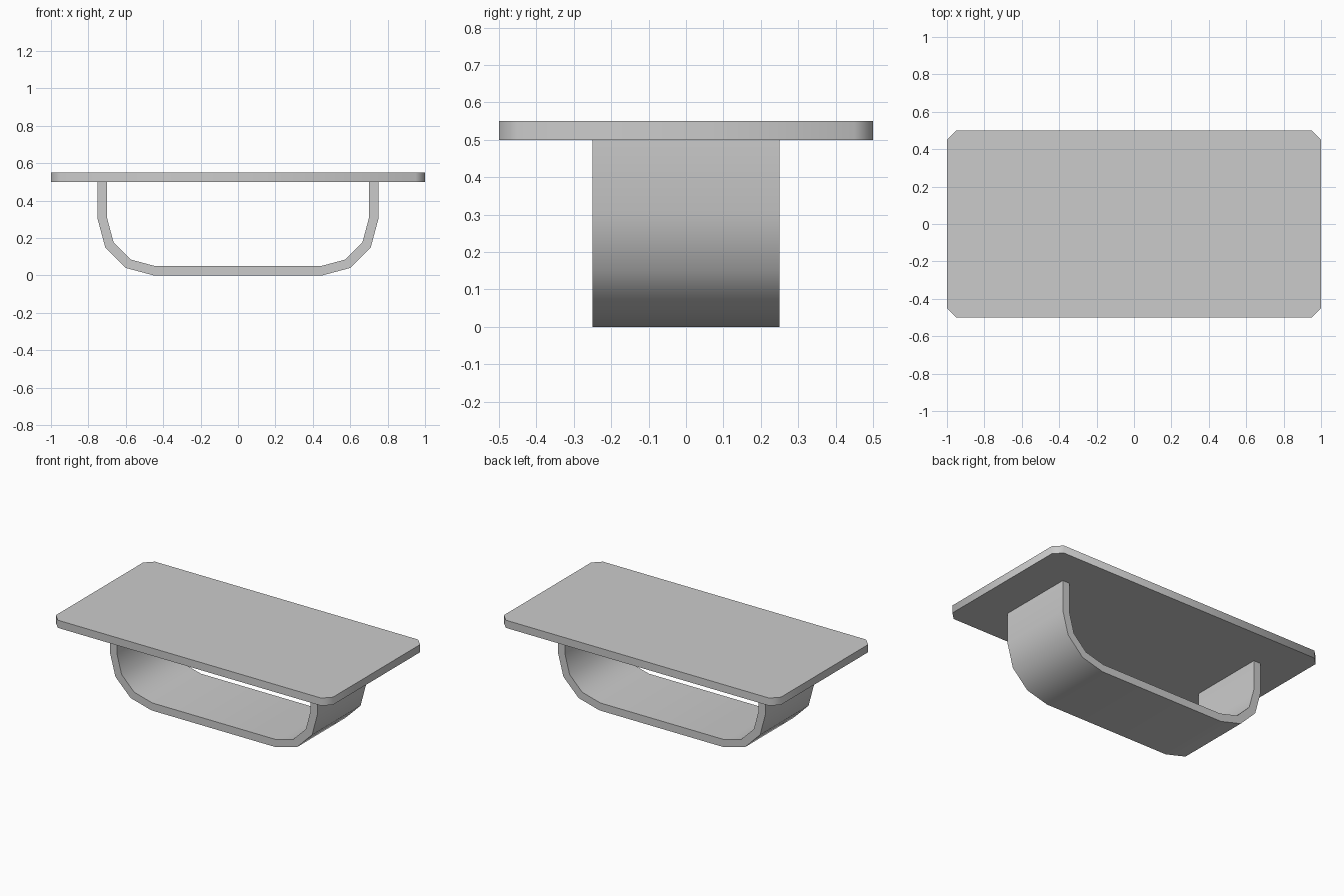
import bpy, bmesh
from math import sin, cos, tan, pi, radians

if "Cube" in bpy.data.objects:
    bpy.data.objects.remove(bpy.data.objects["Cube"])


def extrude_profile(name, points, vector):
    """Closed flat outline extruded along a vector, smooth across shallow edges."""
    bm = bmesh.new()
    face = bm.faces.new([bm.verts.new(p) for p in points])
    result = bmesh.ops.extrude_face_region(bm, geom=[face], use_keep_orig=True)
    verts = [g for g in result["geom"] if isinstance(g, bmesh.types.BMVert)]
    bmesh.ops.translate(bm, verts=verts, vec=vector)
    bmesh.ops.recalc_face_normals(bm, faces=bm.faces)
    mesh = bpy.data.meshes.new(name)
    bm.to_mesh(mesh)
    bm.free()
    obj = bpy.data.objects.new(name, mesh)
    bpy.context.collection.objects.link(obj)
    bpy.ops.object.select_all(action="DESELECT")
    obj.select_set(True)
    bpy.context.view_layer.objects.active = obj
    bpy.ops.object.shade_smooth_by_angle(angle=radians(60))
    return obj


# Table top: slab with cut corners
W, D, CUT = 1.0, 0.5, 0.05
top = []
for sx, sy in ((1, 1), (-1, 1), (-1, -1), (1, -1)):
    corner = [(sx * W, sy * (D - CUT), 0.5), (sx * (W - CUT), sy * D, 0.5)]
    top += corner if sx * sy > 0 else corner[::-1]
extrude_profile("table_top", top, (0, 0, 0.05))

# Base: U-shaped band with three-segment bends and even wall thickness
R, T, CX, HEIGHT = 0.3, 0.05, 0.45, 0.5


def half_band(inset):
    """Right half of the U, from the leg top down to the floor."""
    miter = inset * tan(pi / 24 * 2)
    r = R - inset / cos(pi / 12)
    pts = [(CX + R - inset, HEIGHT), (CX + R - inset, R + miter * 0.5)]
    pts += [(CX + r * cos(a), R - r * sin(a)) for a in (pi / 6, pi / 3)]
    pts.append((CX - miter * 0.5, inset))
    return pts


def full_band(inset):
    half = half_band(inset)
    return half + [(-x, z) for x, z in reversed(half)]


outline = full_band(0) + full_band(T)[::-1]
extrude_profile("curved_base", [(x, -0.25, z) for x, z in outline], (0, 0.5, 0))
